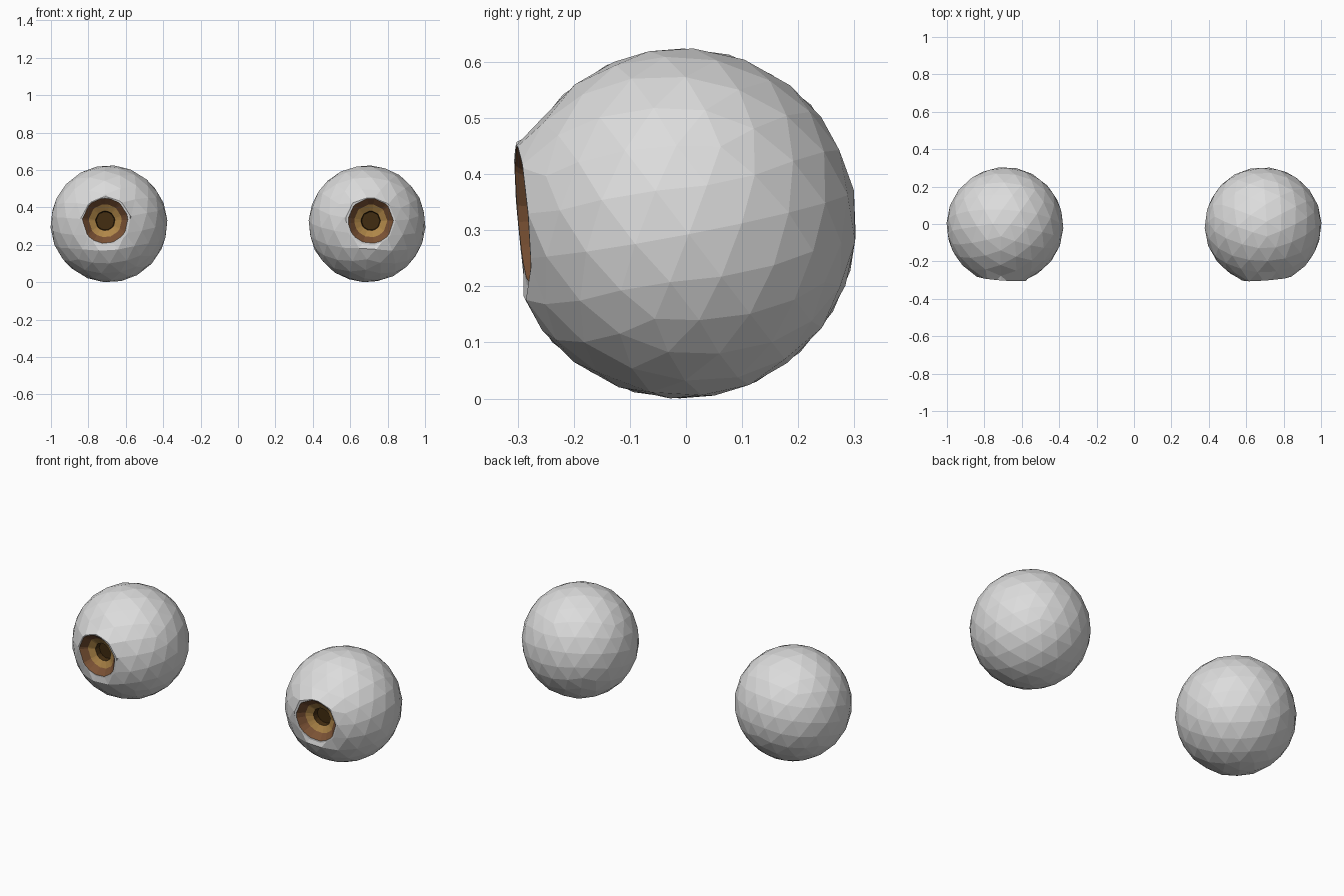
import bpy, bmesh, math
from mathutils import Vector, Matrix

if "Cube" in bpy.data.objects:
    bpy.data.objects.remove(bpy.data.objects["Cube"])


def material(name, rgb):
    m = bpy.data.materials.new(name)
    m.diffuse_color = (*rgb, 1)
    m.use_nodes = True
    m.node_tree.nodes["Principled BSDF"].inputs["Base Color"].default_value = m.diffuse_color
    return m


MATS = [material("eye white", (0.72, 0.72, 0.72)),
        material("iris brown", (0.20, 0.085, 0.035)),
        material("iris gold", (0.43, 0.24, 0.065)),
        material("pupil dark brown", (0.06, 0.028, 0.006))]

# rings of the hollow iris: (radius, depth, material)
RINGS = [(0.121, 0.0, 0), (0.088, 0.035, 1), (0.052, 0.055, 2), (0.048, 0.085, 3)]


def eye(name, side):
    bm = bmesh.new()
    # faceted ball
    bmesh.ops.create_icosphere(bm, subdivisions=3, radius=0.313)
    turn = Matrix.Rotation(0.35 * side, 3, 'Z') @ Matrix.Rotation(0.2, 3, 'X')
    bmesh.ops.rotate(bm, matrix=turn, verts=bm.verts)
    centre = Vector((0.69 * side, -0.008, 0.312))
    bmesh.ops.translate(bm, vec=centre, verts=bm.verts)

    # slice off the front, facing slightly outwards
    gaze = Vector((0.06 * side, -1, 0.045)).normalized()
    bmesh.ops.bisect_plane(bm, geom=bm.verts[:] + bm.edges[:] + bm.faces[:],
                           plane_co=centre + gaze * 0.282, plane_no=gaze,
                           clear_outer=True)
    hub = Vector((0.71 * side, -0.291, 0.328))

    def rim_y(co):
        return hub.y - 0.085 * (co.z - hub.z) + 0.075 * side * (co.x - hub.x)

    edges = [e for e in bm.edges if e.is_boundary]
    for v in {v for e in edges for v in e.verts}:
        v.co.y = rim_y(v.co)

    # hollow iris stepped inwards from the rim
    for radius, depth, mat in RINGS:
        ring = bmesh.ops.extrude_edge_only(bm, edges=edges)["geom"]
        for f in ring:
            if isinstance(f, bmesh.types.BMFace):
                f.material_index = mat
        for v in [g for g in ring if isinstance(g, bmesh.types.BMVert)]:
            d = Vector((v.co.x - hub.x, 0, v.co.z - hub.z)).normalized() * radius
            v.co = hub + d
            v.co.y = rim_y(v.co) + depth
        edges = [g for g in ring if isinstance(g, bmesh.types.BMEdge) and g.is_boundary]

    # pupil floor
    for f in bmesh.ops.contextual_create(bm, geom=edges)["faces"]:
        f.material_index = 3
    bmesh.ops.recalc_face_normals(bm, faces=bm.faces[:])

    me = bpy.data.meshes.new(name)
    bm.to_mesh(me)
    bm.free()
    for m in MATS:
        me.materials.append(m)
    bpy.context.collection.objects.link(bpy.data.objects.new(name, me))


eye("left_eyeball", -1)
eye("right_eyeball", 1)
